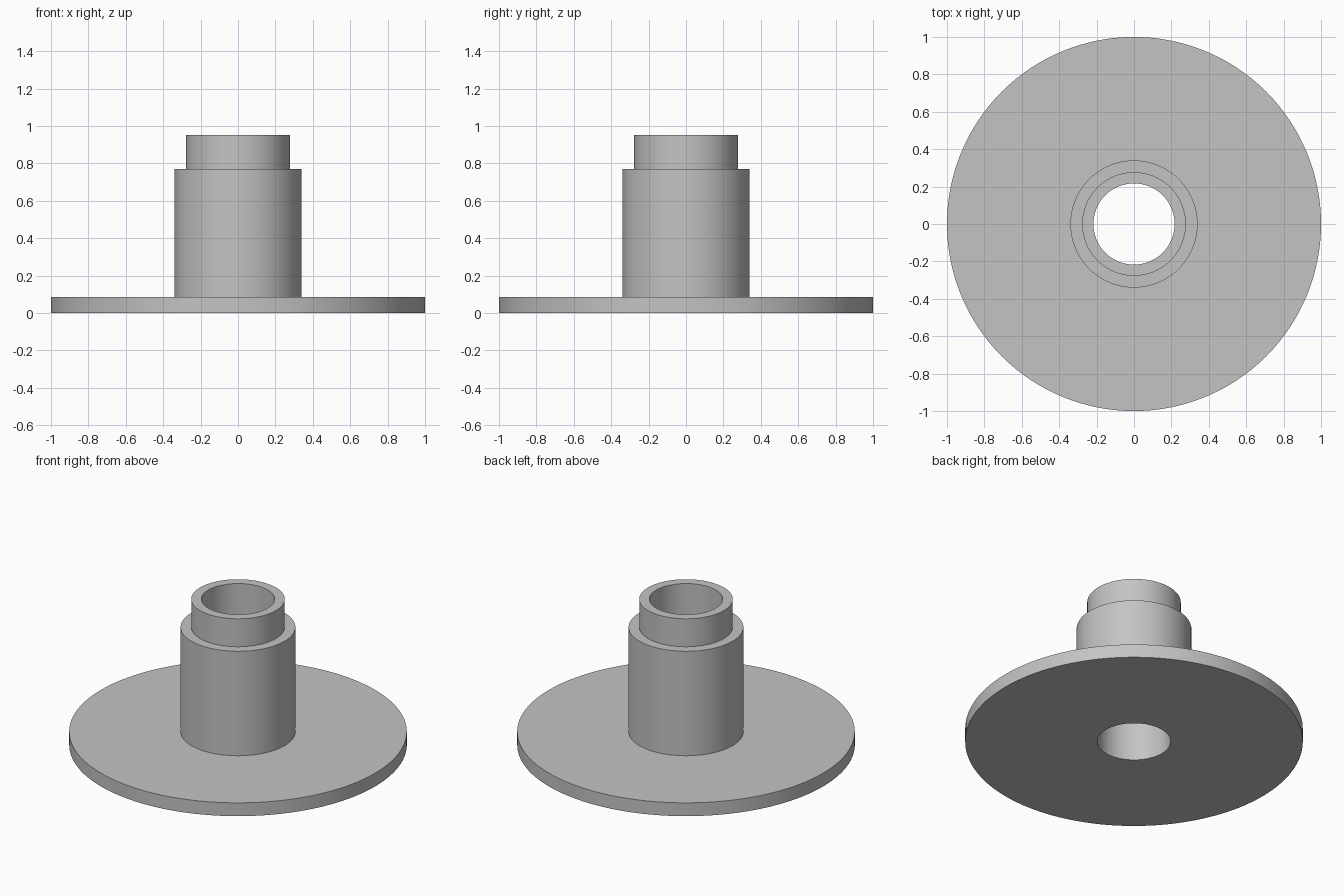
import bpy
import bmesh
import math
from mathutils import Vector

cube = bpy.data.objects.get("Cube")
if cube:
    bpy.data.objects.remove(cube, do_unlink=True)

SEGMENTS = 128
BORE, NECK, HUB, FLANGE = 0.217, 0.277, 0.34, 1.0
FLANGE_TOP, HUB_TOP, NECK_TOP = 0.087, 0.77, 0.953

# Plain grey metal
grey = bpy.data.materials.new("plain_grey")
grey.use_nodes = True
colour = (0.55, 0.55, 0.55, 1)
grey.diffuse_color = colour
grey.node_tree.nodes["Principled BSDF"].inputs["Base Color"].default_value = colour


def lathe(name, profile, material):
    """Revolve a closed (radius, height) profile around the z axis."""
    bm = bmesh.new()
    verts = [bm.verts.new((r, 0, z)) for r, z in profile]
    edges = [bm.edges.new((v, verts[(i + 1) % len(verts)]))
             for i, v in enumerate(verts)]
    bmesh.ops.spin(bm, geom=verts + edges, cent=Vector(), axis=Vector((0, 0, 1)),
                   angle=math.tau, steps=SEGMENTS, use_merge=True)
    bmesh.ops.remove_doubles(bm, verts=bm.verts, dist=1e-5)
    bmesh.ops.recalc_face_normals(bm, faces=bm.faces)
    mesh = bpy.data.meshes.new(name)
    bm.to_mesh(mesh)
    bm.free()
    mesh.materials.append(material)
    obj = bpy.data.objects.new(name, mesh)
    bpy.context.collection.objects.link(obj)
    bpy.ops.object.select_all(action="DESELECT")
    obj.select_set(True)
    bpy.context.view_layer.objects.active = obj
    bpy.ops.object.shade_smooth_by_angle(angle=math.radians(30))
    return obj


# One turned piece: wide flange, hub, stepped neck and through bore
lathe("flanged_bushing", [
    (BORE, 0), (FLANGE, 0), (FLANGE, FLANGE_TOP), (HUB, FLANGE_TOP),
    (HUB, HUB_TOP), (NECK, HUB_TOP), (NECK, NECK_TOP), (BORE, NECK_TOP),
], grey)
